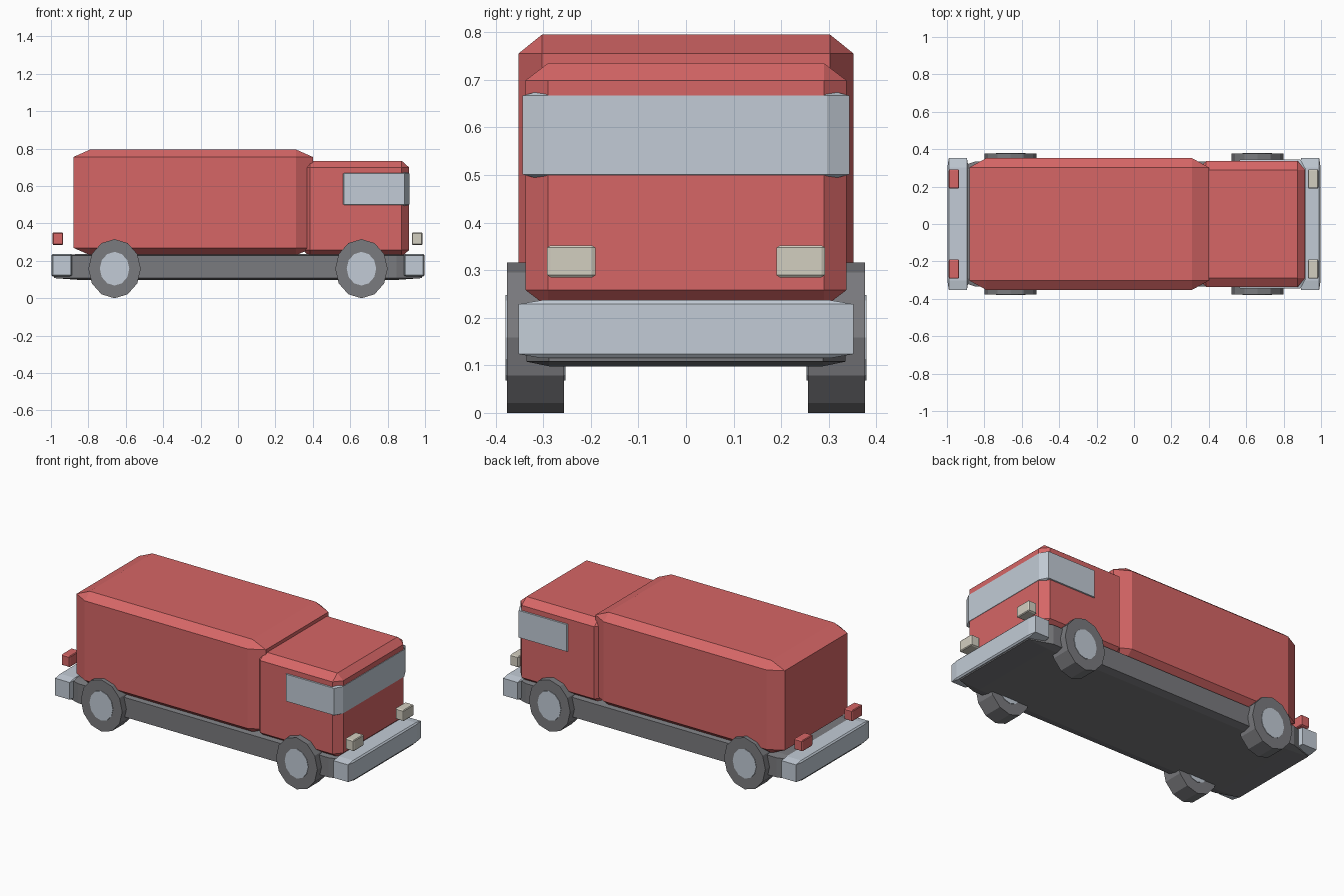
import bpy, bmesh
from math import pi
from mathutils import Matrix

cube = bpy.data.objects.get("Cube")
if cube:
    bpy.data.objects.remove(cube, do_unlink=True)

BEVEL = 0.07  # chamfer as a share of each side


def material(name, rgb):
    m = bpy.data.materials.new(name)
    m.use_nodes = True
    colour = (*rgb, 1)
    m.diffuse_color = colour
    m.node_tree.nodes["Principled BSDF"].inputs["Base Color"].default_value = colour
    return m


RED = material("body_red", (0.67, 0.133, 0.133))
PALE = material("pale_blue_grey", (0.54, 0.60, 0.67))
CREAM = material("lamp_cream", (0.65, 0.62, 0.53))
DARK = material("dark_grey", (0.195, 0.197, 0.21))


def finish(name, bm, mat):
    bmesh.ops.recalc_face_normals(bm, faces=bm.faces)
    mesh = bpy.data.meshes.new(name)
    bm.to_mesh(mesh)
    bm.free()
    mesh.materials.append(mat)
    obj = bpy.data.objects.new(name, mesh)
    bpy.context.collection.objects.link(obj)
    return obj


def block(name, mat, x, y, z):
    """Chamfered box between the given (low, high) limits."""
    bm = bmesh.new()
    bmesh.ops.create_cube(bm, size=1)
    bmesh.ops.bevel(bm, geom=bm.edges[:], offset=BEVEL, segments=1,
                    profile=0.5, affect='EDGES')
    limits = (x, y, z)
    bmesh.ops.scale(bm, vec=[b - a for a, b in limits], verts=bm.verts)
    bmesh.ops.translate(bm, vec=[(a + b) / 2 for a, b in limits], verts=bm.verts)
    return finish(name, bm, mat)


def disc(name, mat, centre, rx, rz, width):
    """Twelve-sided drum with its axle along y."""
    bm = bmesh.new()
    bmesh.ops.create_cone(bm, cap_ends=True, segments=12, radius1=1, radius2=1, depth=1)
    bmesh.ops.rotate(bm, cent=(0, 0, 0), matrix=Matrix.Rotation(pi / 2, 3, 'X'), verts=bm.verts)
    bmesh.ops.scale(bm, vec=(rx, width, rz), verts=bm.verts)
    bmesh.ops.translate(bm, vec=centre, verts=bm.verts)
    return finish(name, bm, mat)


# Body
block("cargo_body", RED, (-0.88, 0.40), (-0.352, 0.352), (0.23, 0.795))
block("cab", RED, (0.345, 0.915), (-0.337, 0.337), (0.222, 0.735))
block("cab_windows", PALE, (0.54, 0.917), (-0.344, 0.344), (0.488, 0.68))
block("chassis", DARK, (-0.985, 0.985), (-0.335, 0.335), (0.098, 0.237))

# Bumpers
block("front_bumper", PALE, (0.885, 0.998), (-0.352, 0.352), (0.115, 0.237))
block("rear_bumper", PALE, (-0.998, -0.885), (-0.352, 0.352), (0.115, 0.237))

# Lamps and wheels on both sides
for side, s in (("left", 1), ("right", -1)):
    y = tuple(sorted((s * 0.19, s * 0.292)))
    block(f"{side}_headlight", CREAM, (0.93, 0.986), y, (0.285, 0.352))
    block(f"{side}_tail_light", RED, (-0.991, -0.935), y, (0.285, 0.352))
    for end, x in (("front", 0.66), ("rear", -0.66)):
        centre = (x, s * 0.316, 0.158)
        disc(f"{side}_{end}_tyre", DARK, centre, 0.14, 0.158, 0.12)
        disc(f"{side}_{end}_hub", PALE, centre, 0.079, 0.09, 0.126)
